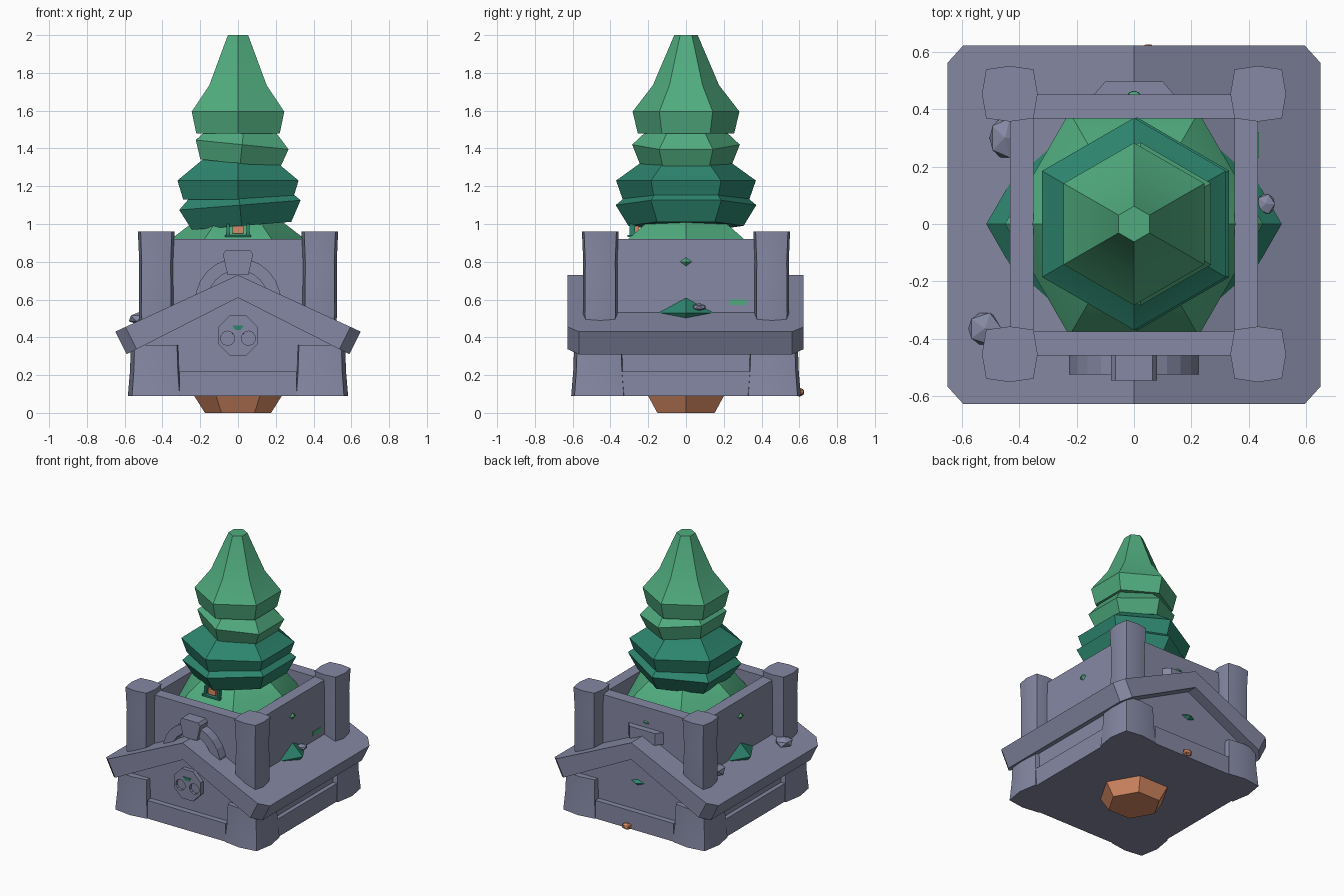
import bpy, bmesh, math
from mathutils import Matrix, Vector

if "Cube" in bpy.data.objects:
    bpy.data.objects.remove(bpy.data.objects["Cube"])


def mat(name, c):
    m = bpy.data.materials.new(name)
    m.diffuse_color = (*c, 1)
    m.use_nodes = True
    m.node_tree.nodes["Principled BSDF"].inputs["Base Color"].default_value = m.diffuse_color
    return m


STONE = mat("grey stone", (0.235, 0.25, 0.37))
LIGHT = mat("light green", (0.08, 0.41, 0.21))
DARK = mat("dark green", (0.026, 0.235, 0.155))
BARK = mat("orange bark", (0.69, 0.26, 0.13))


def finish(name, bm, m, smooth=True):
    bmesh.ops.recalc_face_normals(bm, faces=bm.faces)
    me = bpy.data.meshes.new(name)
    bm.to_mesh(me)
    bm.free()
    me.materials.append(m)
    ob = bpy.data.objects.new(name, me)
    bpy.context.collection.objects.link(ob)
    if smooth:
        bpy.ops.object.select_all(action='DESELECT')
        bpy.context.view_layer.objects.active = ob
        ob.select_set(True)
        bpy.ops.object.shade_smooth_by_angle(angle=math.radians(28))
    return ob


def loft(name, rings, m, smooth=True):
    """Skin equal-sized rings of points and cap both ends."""
    bm = bmesh.new()
    vs = [[bm.verts.new(p) for p in r] for r in rings]
    n = len(vs[0])
    for a, b in zip(vs, vs[1:]):
        for i in range(n):
            bm.faces.new((a[i], a[(i + 1) % n], b[(i + 1) % n], b[i]))
    bm.faces.new(vs[0])
    bm.faces.new(vs[-1])
    return finish(name, bm, m, smooth)


def box(name, x0, x1, y0, y1, z0, z1, m=STONE):
    rect = [(x0, y0), (x1, y0), (x1, y1), (x0, y1)]
    return loft(name, [[(x, y, z) for x, y in rect] for z in (z0, z1)], m, False)


def along_y(name, prof, y0, y1, m=STONE):
    return loft(name, [[(x, y, z) for x, z in prof] for y in (y0, y1)], m, False)


def hexa(name, prof, m, turn=0, sides=6, loc=(0, 0), tilt=0):
    """Low-poly lathe of (radius, height) points, optionally leaning sideways."""
    rings = [[(r * math.cos(turn + math.tau * i / sides),
               r * math.sin(turn + math.tau * i / sides), z)
              for i in range(sides)] for r, z in prof]
    ob = loft(name, rings, m)
    mid = Vector((0, 0, prof[len(prof) // 2][1]))
    ob.data.transform(Matrix.Translation(mid + Vector((*loc, 0)))
                      @ Matrix.Rotation(tilt, 4, 'Y') @ Matrix.Translation(-mid))
    return ob


def rock(name, loc, size, m=STONE):
    bm = bmesh.new()
    bmesh.ops.create_icosphere(bm, subdivisions=1, radius=1)
    bmesh.ops.scale(bm, vec=size, verts=bm.verts)
    bmesh.ops.translate(bm, vec=loc, verts=bm.verts)
    return finish(name, bm, m, False)


def pillar(name, cx, cy, levels):
    """Square column with gently bowed sides; levels are (half size, height)."""
    shape = [(1, 0), (.85, .88), (0, 1), (-.85, .88), (-1, 0), (-.85, -.88), (0, -1), (.85, -.88)]
    loft(name, [[(cx + x * h, cy + y * h, z) for x, y in shape] for h, z in levels], STONE)


# gabled body and plinth
along_y("body", [(-.52, .09), (.52, .09), (.52, .36), (0, .66), (-.52, .36)], -.545, .545)
box("plinth_x", -.55, .55, -.36, .36, .09, .22)
box("plinth_y", -.31, .31, -.585, .585, .09, .22)

# roof with clipped eave corners
bm = bmesh.new()
prof = [(0, .73), (.65, .43), (.59, .31), (0, .61), (-.59, .31), (-.65, .43)]
ends = [[bm.verts.new((x, y, z)) for x, z in prof] for y in (-.627, .622)]
for i in range(6):
    j = (i + 1) % 6
    bm.faces.new((ends[0][i], ends[0][j], ends[1][j], ends[1][i]))
for e in ends:
    bm.faces.new((e[0], e[1], e[2], e[3]))
    bm.faces.new((e[0], e[3], e[4], e[5]))
clip = [bm.edges.get((e[a], e[b])) for e in ends for a, b in ((1, 2), (4, 5))]
bmesh.ops.bevel(bm, geom=clip, offset=.06, segments=1, affect='EDGES')
finish("roof", bm, STONE, False)

# planter walls above the roof
for s, n in ((-1, "left"), (1, "right")):
    box(n + "_planter_wall", *sorted((s * .35, s * .432)), -.455, .45, .40, .92)
box("front_planter_wall", -.40, .40, -.458, -.375, .40, .92)
box("back_planter_wall", -.40, .40, .367, .452, .40, .92)

# corner pillars, lower and upper
for sx in (-1, 1):
    for sy in (-1, 1):
        pillar("lower_pillar", sx * .435, sy * .46, [(.148, .09), (.137, .22), (.132, .36)])
        pillar("upper_pillar", sx * .433, sy * .454, [(.08, .42), (.092, .52), (.09, .80), (.097, .96)])

# front arch with keystone
N = 12
arc = [(math.cos(math.pi * i / N), math.sin(math.pi * i / N)) for i in range(N + 1)]
arch = [(.23 * c, .58 + .24 * s) for c, s in arc] + [(.165 * c, .58 + .175 * s) for c, s in reversed(arc)]
along_y("front_arch", arch, -.525, -.44)
along_y("keystone", [(-.055, .73), (.055, .73), (.08, .84), (.065, .86), (-.065, .86), (-.08, .84)], -.545, -.44)

# back ledge
ledge = [(-.15, .44), (.15, .44), (.10, .497), (-.10, .497)]
loft("back_ledge", [[(x, y, z) for x, y in ledge] for z in (.69, .775)], STONE, False)


# skull boss with eye sockets on the front gable
def disc(cx, cz, r, n):
    return [(cx + r * math.cos(math.tau * (i + .5) / n), cz + r * math.sin(math.tau * (i + .5) / n)) for i in range(n)]


boss = along_y("skull_boss", disc(0, .41, .115, 8), -.575, -.53)
for s in (-1, 1):
    cut = along_y("eye_cutter", disc(s * .055, .395, .038, 10), -.62, -.555)
    cut.hide_render = True
    mod = boss.modifiers.new("eye", 'BOOLEAN')
    mod.operation = 'DIFFERENCE'
    mod.object = cut
    bpy.context.view_layer.objects.active = boss
    bpy.ops.object.modifier_apply(modifier=mod.name)
    bpy.data.objects.remove(cut)
along_y("boss_moss", [(-.03, .462), (.03, .462), (.015, .44), (-.015, .44)], -.58, -.56, DARK)

# loose stones on the roof
rock("loose_stone", (-.45, .30, .53), (.06, .08, .04))
rock("loose_stone", (-.52, -.365, .50), (.065, .065, .035))
rock("loose_stone", (.46, .07, .56), (.035, .04, .02))

# tree trunk poking out below, and a root knob at the back
hexa("trunk", [(.175, 0), (.232, .09), (.18, .3), (.12, 1.0)], BARK)
rock("root_knob", (.05, .60, .11), (.035, .03, .025), BARK)

# tree tiers, bottom to top; alternate tiers are turned
Y = math.pi / 6
hexa("tier_7", [(.38, .53), (.50, .465), (.575, .42), (.48, .35)], DARK, Y)
hexa("tier_6", [(.30, .74), (.43, .61), (.515, .53), (.44, .44)], DARK)
hexa("tier_5", [(.16, 1.06), (.25, 1.0), (.355, .92), (.45, .80), (.37, .70)], LIGHT)
hexa("tier_4", [(.29, 1.17), (.372, 1.10), (.305, .99)], DARK, Y, loc=(.01, 0), tilt=-.08)
hexa("tier_3", [(.15, 1.42), (.19, 1.36), (.37, 1.23), (.335, 1.13)], DARK, Y)
hexa("tier_2", [(.20, 1.50), (.285, 1.42), (.245, 1.32)], LIGHT, Y, loc=(.022, 0), tilt=.10)
hexa("tier_1", [(.062, 2.0), (.175, 1.735), (.283, 1.595), (.255, 1.48)], LIGHT, Y)

# small bits of foliage showing through the walls, and a sprig in front
box("wall_leaf", .42, .436, .23, .32, .57, .60, LIGHT)
rock("back_leaf_tip", (0, .45, .81), (.025, .015, .012), LIGHT)
box("sprig_bud", -.03, .03, -.30, -.25, .95, .99, BARK)
for s in (-1, 1):
    box("sprig_leaf", *sorted((s * .045, s * .06)), -.30, -.27, .93, 1.0, DARK)
box("sprig_base", -.07, .07, -.31, -.27, .93, .942, DARK)
